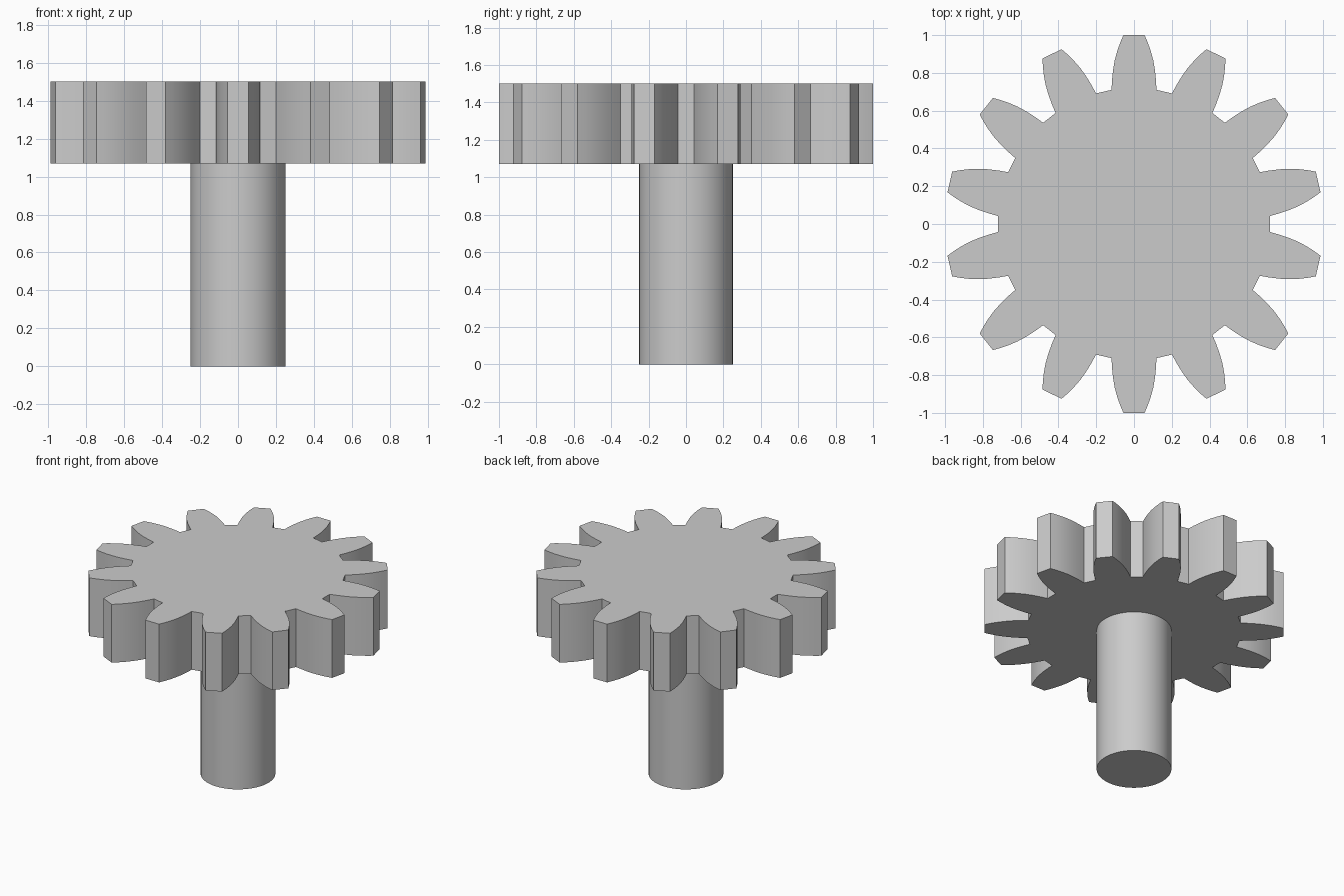
import bpy
import bmesh
from math import pi, radians
from mathutils import Matrix, Vector

TEETH = 14
GEAR_BOTTOM, GEAR_TOP = 1.07, 1.5
SHAFT_RADIUS = 0.25

if "Cube" in bpy.data.objects:
    bpy.data.objects.remove(bpy.data.objects["Cube"], do_unlink=True)

# One plain grey metal
metal = bpy.data.materials.new("grey metal")
metal.use_nodes = True
grey = (0.6, 0.6, 0.6, 1)
metal.diffuse_color = grey
metal.node_tree.nodes["Principled BSDF"].inputs["Base Color"].default_value = grey


def finish(obj):
    obj.data.materials.append(metal)
    bpy.ops.object.select_all(action="DESELECT")
    obj.select_set(True)
    bpy.context.view_layer.objects.active = obj
    bpy.ops.object.shade_smooth_by_angle(angle=radians(25))


# Gear wheel: half of one tooth from root to tip, mirrored, then repeated round
half = [(0.119, 0.71), (0.1165, 0.76), (0.111, 0.815), (0.102, 0.867),
        (0.089, 0.915), (0.074, 0.958), (0.056, 1.0)]
tooth = half + [(-x, y) for x, y in reversed(half)]

bm = bmesh.new()
outline = []
for i in range(TEETH):
    turn = Matrix.Rotation(2 * pi * i / TEETH, 3, "Z")
    outline += [bm.verts.new(turn @ Vector((x, y, GEAR_BOTTOM))) for x, y in tooth]
base = bm.faces.new(outline)
top = bmesh.ops.extrude_face_region(bm, geom=[base], use_keep_orig=True)
bmesh.ops.translate(bm, vec=(0, 0, GEAR_TOP - GEAR_BOTTOM),
                    verts=[v for v in top["geom"] if isinstance(v, bmesh.types.BMVert)])
bmesh.ops.recalc_face_normals(bm, faces=bm.faces)
mesh = bpy.data.meshes.new("gear_wheel")
bm.to_mesh(mesh)
bm.free()
gear = bpy.data.objects.new("gear_wheel", mesh)
bpy.context.collection.objects.link(gear)
finish(gear)

# Shaft below the wheel
bpy.ops.mesh.primitive_cylinder_add(vertices=64, radius=SHAFT_RADIUS, depth=GEAR_BOTTOM,
                                    location=(0, 0, GEAR_BOTTOM / 2))
shaft = bpy.context.object
shaft.name = "shaft"
finish(shaft)
